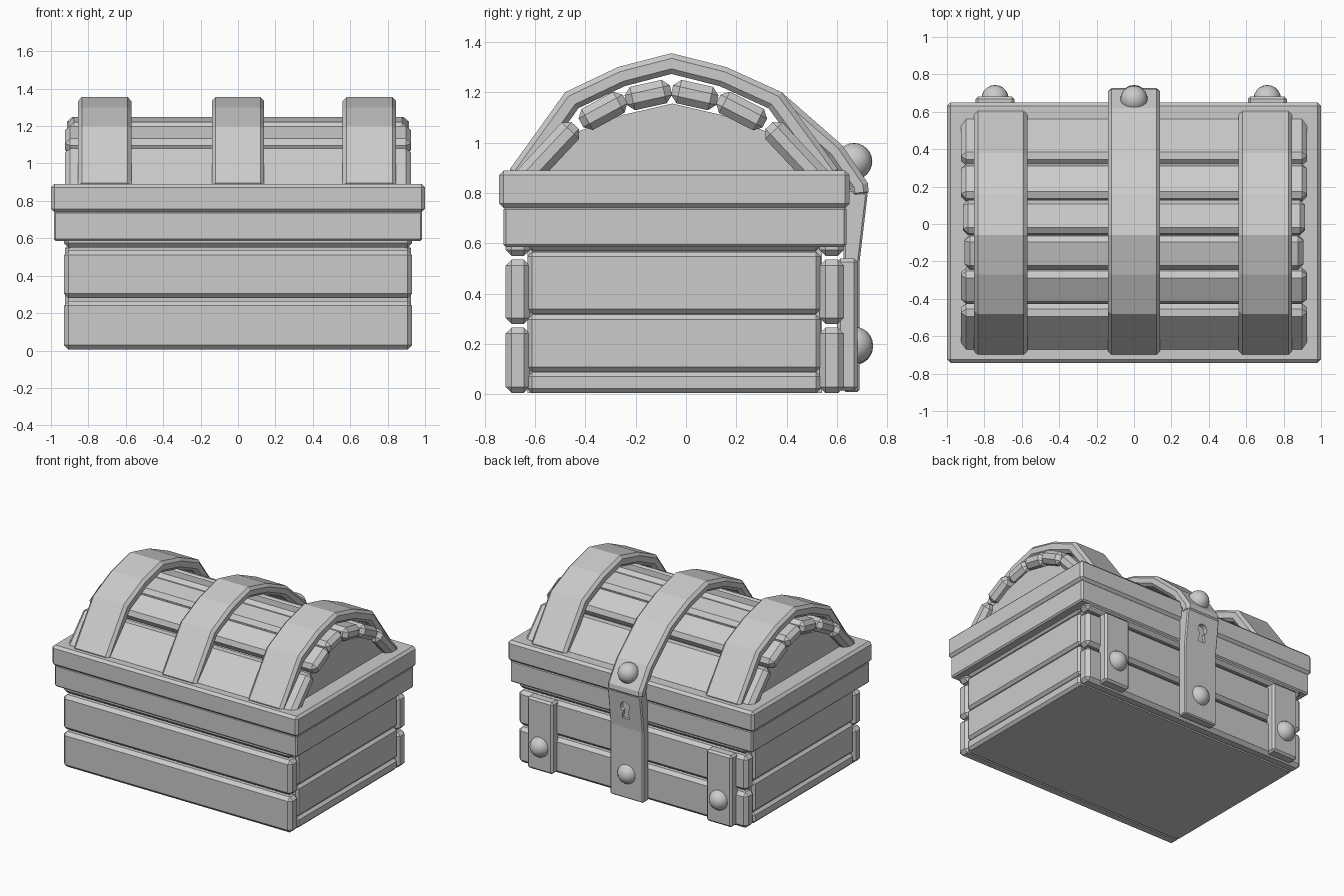
import bpy, bmesh, math
from mathutils import Vector

if "Cube" in bpy.data.objects:
    bpy.data.objects.remove(bpy.data.objects["Cube"])


def prism(name, pts, lo, hi, bevel=0.0, axis='x', angle=50):
    """Extrude a closed profile along x (points are y,z) or y (points are x,z)."""
    bm = bmesh.new()
    put = (lambda t, p: (t, p[0], p[1])) if axis == 'x' else (lambda t, p: (p[0], t, p[1]))
    a = [bm.verts.new(put(lo, p)) for p in pts]
    b = [bm.verts.new(put(hi, p)) for p in pts]
    bm.faces.new(a)
    bm.faces.new(b)
    for i in range(len(pts)):
        j = (i + 1) % len(pts)
        bm.faces.new((a[i], a[j], b[j], b[i]))
    bmesh.ops.recalc_face_normals(bm, faces=bm.faces)
    me = bpy.data.meshes.new(name)
    bm.to_mesh(me)
    bm.free()
    ob = bpy.data.objects.new(name, me)
    bpy.context.collection.objects.link(ob)
    if bevel:
        m = ob.modifiers.new("bevel", 'BEVEL')
        m.width = bevel
        m.segments = 1
        m.limit_method = 'ANGLE'
        m.angle_limit = math.radians(angle)
    return ob


def box(name, x0, x1, y0, y1, z0, z1, bevel=0.0):
    return prism(name, [(y0, z0), (y1, z0), (y1, z1), (y0, z1)], x0, x1, bevel)


def offset(line, d):
    """Offset an open y,z polyline to its right-hand side, with mitred corners."""
    v = [Vector(p) for p in line]
    nrm = []
    for p, q in zip(v, v[1:]):
        t = (q - p).normalized()
        nrm.append(Vector((t.y, -t.x)))
    out = []
    for i, p in enumerate(v):
        n0, n1 = nrm[max(i - 1, 0)], nrm[min(i, len(nrm) - 1)]
        out.append(p + (n0 + n1) * d / (1 + n0.dot(n1)))
    return [tuple(p) for p in out]


def band(name, line, thick, lo, hi, bevel):
    return prism(name, list(line) + offset(line, thick)[::-1], lo, hi, bevel)


def rivet(name, x, y, z, r=0.073):
    bpy.ops.mesh.primitive_uv_sphere_add(segments=20, ring_count=12, radius=r, location=(x, y, z))
    ob = bpy.context.object
    ob.name = name
    bpy.ops.object.shade_smooth_by_angle()


# Chest body: core plus planks on all four sides
box("body_core", -0.895, 0.895, -0.63, 0.54, 0.005, 0.7)
for i, (z0, z1) in enumerate([(0.005, 0.265), (0.28, 0.535), (0.55, 0.74)]):
    box(f"front_plank_{i}", -0.93, 0.93, -0.717, -0.62, z0, z1, 0.024)
    box(f"back_plank_{i}", -0.93, 0.93, 0.53, 0.628, z0, z1, 0.024)
for s, side in ((-1, "left"), (1, "right")):
    for i, (z0, z1) in enumerate([(0.005, 0.088), (0.09, 0.316), (0.32, 0.565), (0.57, 0.74)]):
        x0, x1 = sorted((s * 0.85, s * 0.925))
        box(f"{side}_plank_{i}", x0, x1, -0.63, 0.535, z0, z1, 0.018)

# Two-step rim
box("rim_lower", -0.985, 0.985, -0.725, 0.637, 0.585, 0.745, 0.01)
box("rim_upper", -1.0, 1.0, -0.742, 0.65, 0.74, 0.89, 0.018)

# Domed lid: solid core and curved row of planks
prism("lid_core", [(-0.61, 0.87), (-0.44, 1.04), (-0.25, 1.11), (-0.055, 1.155),
                   (0.14, 1.11), (0.33, 1.04), (0.5, 0.87)], -0.87, 0.87)
lid = [((-0.69, 0.87), (-0.475, 1.10), 0.925), ((-0.44, 1.12), (-0.265, 1.215), 0.925),
       ((-0.25, 1.215), (-0.07, 1.255), 0.905), ((-0.045, 1.255), (0.135, 1.215), 0.915),
       ((0.15, 1.215), (0.335, 1.12), 0.925), ((0.365, 1.10), (0.58, 0.87), 0.925)]
for i, (p, q, w) in enumerate(lid):
    band(f"lid_plank_{i}", [p, q], 0.095, -w, w, 0.028)

# Three straps over the lid; the middle one runs down into the hasp
arch = [(-0.71, 0.88), (-0.48, 1.2), (-0.27, 1.3), (-0.058, 1.355), (0.16, 1.3), (0.38, 1.2)]
side_line = arch + [(0.615, 0.88)]
hasp_line = arch + [(0.62, 0.99), (0.722, 0.84), (0.728, 0.785)]
band("left_strap", side_line, 0.08, -0.855, -0.57, 0.02)
band("middle_strap", hasp_line, 0.075, -0.14, 0.14, 0.02)
band("right_strap", side_line, 0.08, 0.56, 0.845, 0.02)

# Lock plate with a cut keyhole
plate = prism("lock_plate", [(0.625, 0.01), (0.69, 0.01), (0.69, 0.53), (0.722, 0.8), (0.625, 0.82)],
              -0.135, 0.135, 0.008)
hole = [(0.038 * math.sin(math.radians(a)), 0.69 + 0.038 * math.cos(math.radians(a)))
        for a in range(-150, 151, 30)] + [(0.03, 0.6), (-0.03, 0.6)]
cutter = prism("keyhole_cutter", hole, 0.68, 0.8, axis='y')
cut = plate.modifiers.new("keyhole", 'BOOLEAN')
cut.operation = 'DIFFERENCE'
cut.solver = 'EXACT'
cut.object = cutter
bpy.context.view_layer.objects.active = plate
for m in list(plate.modifiers):
    bpy.ops.object.modifier_apply(modifier=m.name)
bpy.data.objects.remove(cutter)

# Brackets on the latch side, and domed rivets
for name, x in (("left", -0.743), ("right", 0.713)):
    box(f"{name}_bracket", x - 0.104, x + 0.104, 0.6, 0.682, 0.015, 0.54, 0.014)
    rivet(f"{name}_bracket_rivet", x, 0.67, 0.195)
rivet("lock_plate_rivet", 0, 0.67, 0.19)
rivet("hasp_rivet", 0, 0.667, 0.925)
